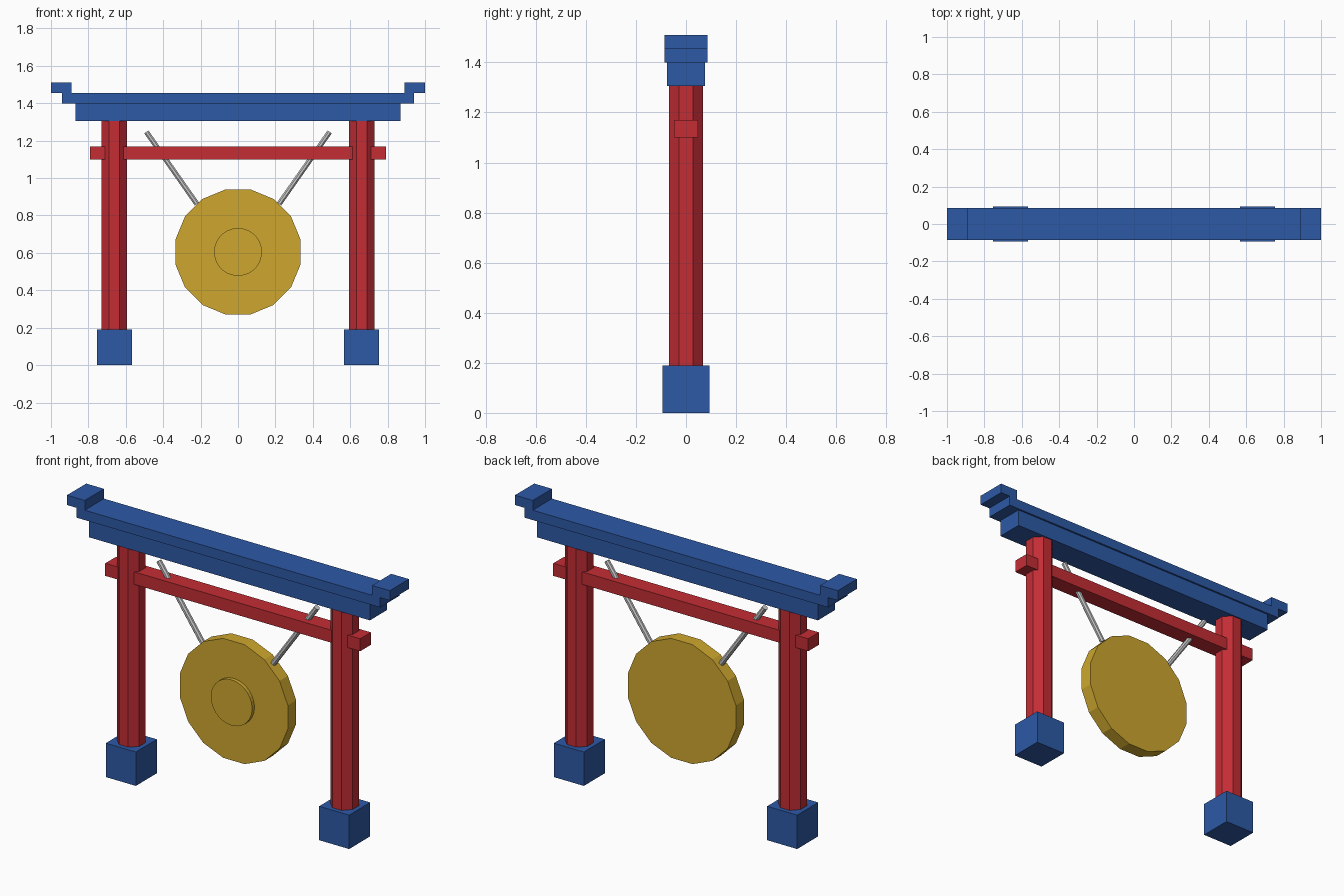
import bpy
from math import pi
from mathutils import Vector

cube = bpy.data.objects.get("Cube")
if cube:
    bpy.data.objects.remove(cube)


def material(name, color):
    mat = bpy.data.materials.new(name)
    mat.use_nodes = True
    rgba = (*color, 1)
    mat.diffuse_color = rgba
    mat.node_tree.nodes["Principled BSDF"].inputs["Base Color"].default_value = rgba
    return mat


blue = material("blue paint", (0.026, 0.1, 0.38))
red = material("red paint", (0.55, 0.027, 0.036))
gold = material("gold metal", (0.62, 0.39, 0.028))
grey = material("grey rope", (0.6, 0.6, 0.6))


def finish(name, mat):
    obj = bpy.context.object
    obj.name = name
    obj.data.materials.append(mat)
    return obj


def box(name, mat, x, y, z):
    """Block filling the given (low, high) ranges."""
    spans = (x, y, z)
    bpy.ops.mesh.primitive_cube_add(size=1, location=[(a + b) / 2 for a, b in spans])
    obj = finish(name, mat)
    obj.scale = [b - a for a, b in spans]
    bpy.ops.object.transform_apply(location=False, rotation=False, scale=True)
    return obj


def rod(name, mat, start, end, radius, sides):
    """Flat-sided cylinder between two points, with flats facing the axes."""
    start, end = Vector(start), Vector(end)
    axis = end - start
    bpy.ops.mesh.primitive_cylinder_add(vertices=sides, radius=radius, depth=axis.length)
    obj = finish(name, mat)
    turn = axis.to_track_quat("Z", "Y").to_matrix().to_4x4()
    obj.data.transform(turn @ turn.Rotation(pi / sides, 4, "Z"))
    obj.location = (start + end) / 2
    return obj


# Roof beams and crossbar
box("lower_lintel", blue, (-0.87, 0.87), (-0.075, 0.075), (1.305, 1.4))
box("upper_lintel", blue, (-0.94, 0.94), (-0.085, 0.085), (1.4, 1.455))
box("crossbar", red, (-0.79, 0.79), (-0.047, 0.047), (1.1, 1.17))

# Posts, feet, roof tips and hanging cords on both sides
for side, s in (("left", 1), ("right", -1)):
    post_x = 0.661 * s
    box(side + "_foot", blue, (post_x - 0.093, post_x + 0.093), (-0.093, 0.093), (0, 0.19))
    rod(side + "_post", red, (post_x, 0, 0.19), (post_x, 0, 1.305), 0.074, 8)
    tip = sorted((0.89 * s, s))
    box(side + "_roof_tip", blue, tip, (-0.085, 0.085), (1.455, 1.51))
    rod(side + "_cord", grey, (0.22 * s, 0, 0.862), (0.49 * s, 0, 1.247), 0.015, 8)

# Gong disc with a raised centre on the front
rod("gong_disc", gold, (0, 0.037, 0.605), (0, -0.037, 0.605), 0.341, 16)
rod("gong_boss", gold, (0, -0.03, 0.605), (0, -0.058, 0.605), 0.128, 32)
